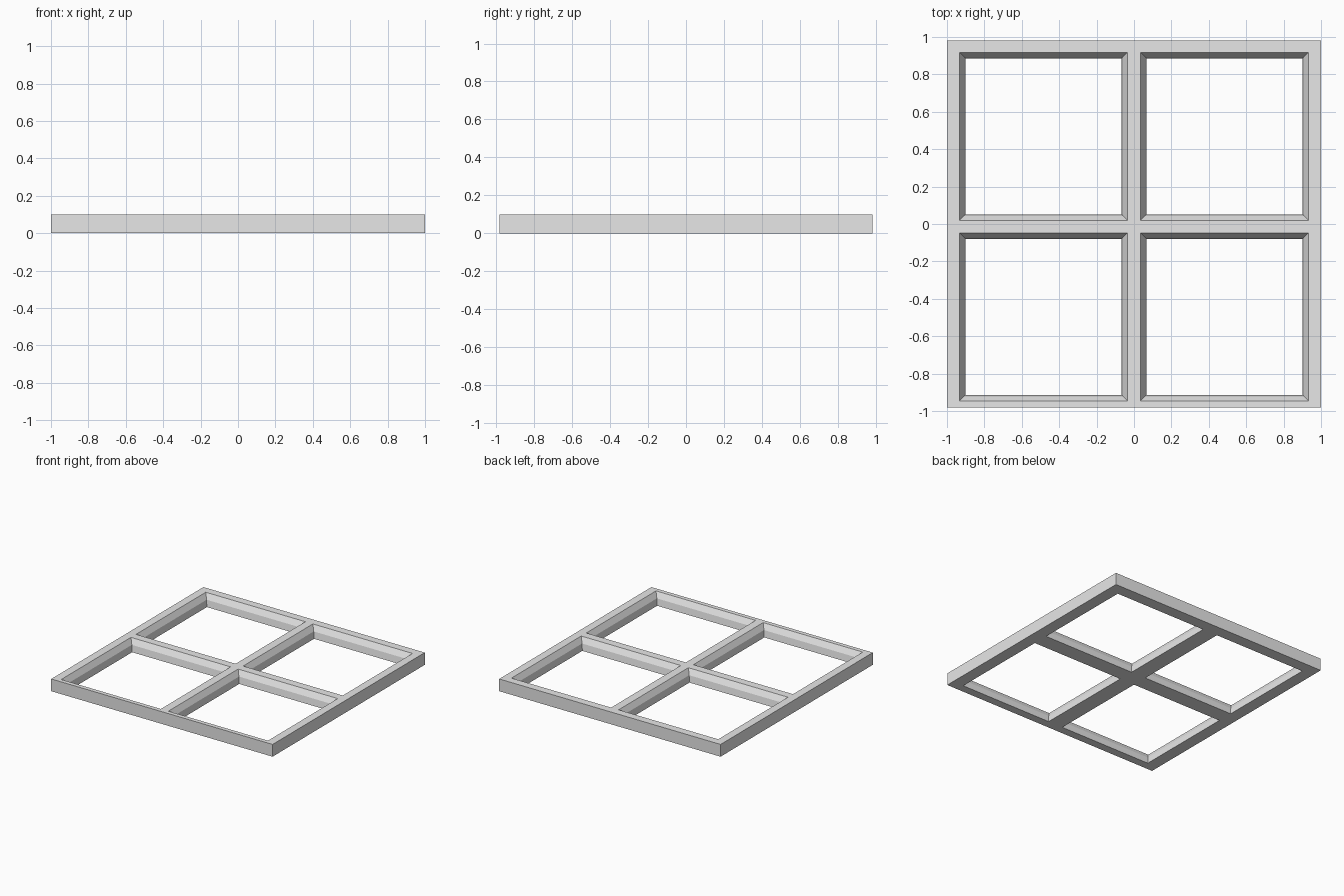
import bpy
import bmesh

cube = bpy.data.objects.get("Cube")
if cube:
    bpy.data.objects.remove(cube, do_unlink=True)

# Overall size of the frame and centres of the four openings
HALF_X, HALF_Y, HEIGHT = 1.0, 0.982, 0.10
CENTRES_X = (-0.484, 0.484)
CENTRES_Y = (-0.497, 0.468)
# Opening profile from top to bottom: (half size, height)
PROFILE = ((0.45, HEIGHT), (0.425, 0.055), (0.417, 0.0))

grey = bpy.data.materials.new("light_grey")
grey.use_nodes = True
grey.diffuse_color = (0.8, 0.8, 0.8, 1)
grey.node_tree.nodes["Principled BSDF"].inputs["Base Color"].default_value = (0.8, 0.8, 0.8, 1)


def cuts(half, centres, size):
    """Grid lines along one axis: outer edges and both sides of each opening."""
    return [-half] + [c + s * size for c in centres for s in (-1, 1)] + [half]


def rim_of(grid, i, j):
    return [grid[i][j], grid[i + 1][j], grid[i + 1][j + 1], grid[i][j + 1]]


def join_rims(bm, upper, lower):
    for k in range(4):
        n = (k + 1) % 4
        bm.faces.new((upper[k], upper[n], lower[n], lower[k]))


bm = bmesh.new()
grids = []
for size, z in PROFILE:
    grids.append([[bm.verts.new((x, y, z)) for y in cuts(HALF_Y, CENTRES_Y, size)]
                  for x in cuts(HALF_X, CENTRES_X, size)])
top, middle, bottom = grids

for i in range(5):
    for j in range(5):
        if i % 2 and j % 2:
            # Bevelled upper wall and steep lower wall of an opening
            rims = [rim_of(g, i, j) for g in grids]
            join_rims(bm, rims[0], rims[1])
            join_rims(bm, rims[1], rims[2])
        else:
            # Rails, bars and corners, above and below
            bm.faces.new(rim_of(top, i, j))
            bm.faces.new(rim_of(bottom, i, j))

# Outer walls
for k in range(5):
    for e in (0, 5):
        bm.faces.new((top[k][e], top[k + 1][e], bottom[k + 1][e], bottom[k][e]))
        bm.faces.new((top[e][k], top[e][k + 1], bottom[e][k + 1], bottom[e][k]))

bmesh.ops.delete(bm, geom=[v for v in bm.verts if not v.link_faces], context="VERTS")
bmesh.ops.recalc_face_normals(bm, faces=bm.faces[:])
# Merge flat neighbouring faces on the outer walls and rails
bmesh.ops.dissolve_limit(bm, angle_limit=0.01, verts=bm.verts[:], edges=bm.edges[:])

mesh = bpy.data.meshes.new("window_frame")
bm.to_mesh(mesh)
bm.free()
mesh.materials.append(grey)
frame = bpy.data.objects.new("window_frame", mesh)
bpy.context.collection.objects.link(frame)
